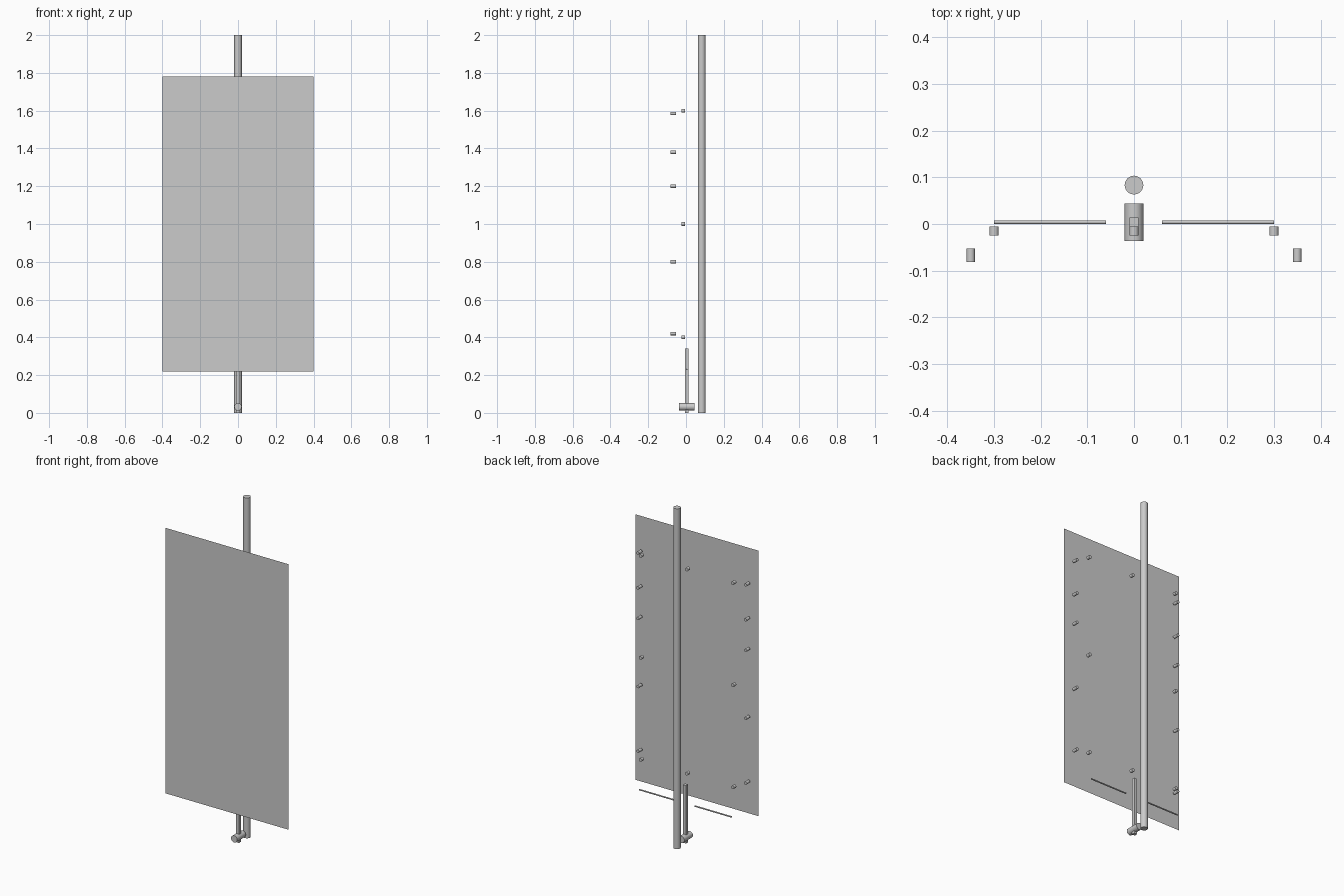
import bpy
from math import pi

if "Cube" in bpy.data.objects:
    bpy.data.objects.remove(bpy.data.objects["Cube"])


def cylinder(name, radius, length, center, axis='Z', sides=32):
    rot = {'X': (0, pi / 2, 0), 'Y': (pi / 2, 0, 0), 'Z': (0, 0, 0)}[axis]
    bpy.ops.mesh.primitive_cylinder_add(vertices=sides, radius=radius, depth=length,
                                        location=center, rotation=rot)
    bpy.context.object.name = name
    bpy.ops.object.shade_smooth_by_angle()


# Flat front panel
bpy.ops.mesh.primitive_plane_add(size=1, location=(0, -0.1035, 1.0), rotation=(pi / 2, 0, 0))
panel = bpy.context.object
panel.name = "front_panel"
panel.scale = (0.8, 1.56, 1)

# Tall pole behind it
cylinder("rear_pole", 0.02, 2.0, (0, 0.0835, 1.0))

# Square lower post with a round cross barrel
bpy.ops.mesh.primitive_cube_add(size=1, location=(0, 0.004, 0.17))
post = bpy.context.object
post.name = "lower_post"
post.scale = (0.02, 0.02, 0.34)
cylinder("foot_barrel", 0.02, 0.08, (0, 0.004, 0.032), 'Y')

# Large pegs, small pegs and thin rods, mirrored left and right
for side, s in (("left", -1), ("right", 1)):
    for z in (0.42, 0.80, 1.20, 1.38, 1.585):
        cylinder(f"large_peg_{side}", 0.009, 0.03, (s * 0.35, -0.067, z), 'Y', 24)
    for z in (0.40, 1.00, 1.60):
        cylinder(f"small_peg_{side}", 0.01, 0.02, (s * 0.30, -0.015, z), 'Y', 24)
    cylinder(f"side_rod_{side}", 0.004, 0.24, (s * 0.18, 0.004, 0.23), 'X', 16)

# Small pegs on the centre line
for z in (0.40, 1.60):
    cylinder("small_peg_centre", 0.01, 0.02, (0, -0.015, z), 'Y', 24)
